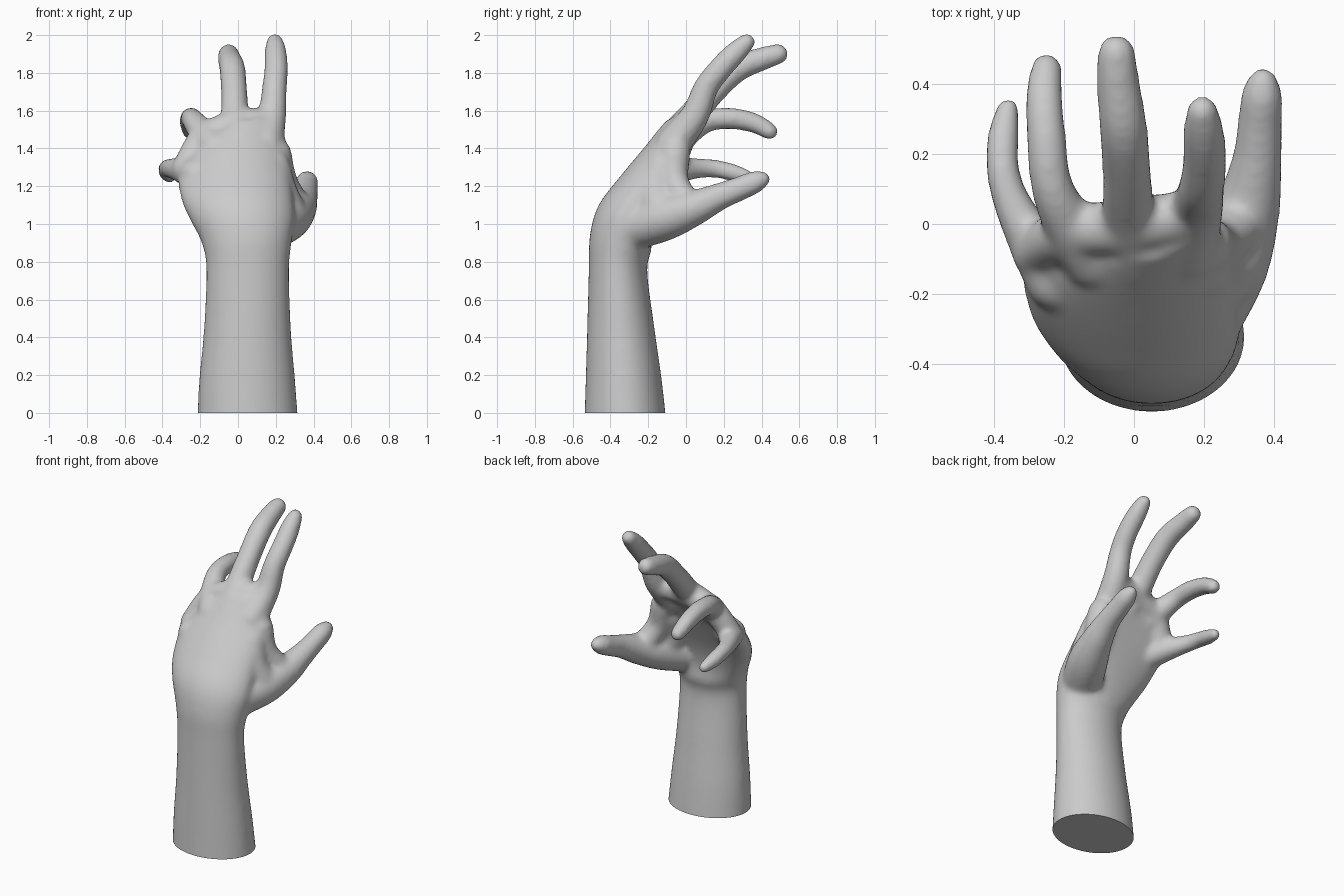
import bpy, bmesh, math
from mathutils import Vector, Matrix

if "Cube" in bpy.data.objects:
    bpy.data.objects.remove(bpy.data.objects["Cube"])

bm = bmesh.new()


def catmull(p, t):
    """Smooth interpolation of equal-length number rows at t in 0..len-1."""
    i = min(int(t), len(p) - 2)
    u = t - i
    a, b, c, d = p[max(i - 1, 0)], p[i], p[i + 1], p[min(i + 2, len(p) - 1)]
    return [0.5 * (2 * q + (r - o) * u + (2 * o - 5 * q + 4 * r - s) * u * u
                   + (3 * q - o - 3 * r + s) * u ** 3)
            for o, q, r, s in zip(a, b, c, d)]


def loft(sections, steps=6, n=40):
    """Bowed oval rings: left x,y,z, right x,y,z, half thickness, tilt, bow."""
    rings = []
    for k in range((len(sections) - 1) * steps + 1):
        s = catmull(sections, k / steps)
        left, right = Vector(s[:3]), Vector(s[3:6])
        a = math.radians(s[7])
        palmar = Vector((0, math.cos(a), -math.sin(a)))
        ring = []
        for j in range(n):
            w = 2 * math.pi * j / n
            c = math.cos(w)
            mid = (left + right) / 2 + (right - left) / 2 * c
            off = s[6] * math.sin(w) - s[8] * (1 - c * c)
            ring.append(bm.verts.new(mid + palmar * off))
        rings.append(ring)
    for r0, r1 in zip(rings, rings[1:]):
        for j in range(n):
            bm.faces.new((r0[j], r0[(j + 1) % n], r1[(j + 1) % n], r1[j]))
    bm.faces.new(rings[0][::-1])
    bm.faces.new(rings[-1])


def finger(path, steps=9):
    """Chain of overlapping balls along x, y, z, radius points."""
    for k in range((len(path) - 1) * steps + 1):
        x, y, z, r = catmull(path, k / steps)
        bmesh.ops.create_icosphere(bm, subdivisions=3, radius=r,
                                   matrix=Matrix.Translation((x, y, z)))


# Forearm, wrist and palm
loft([
    (-.217, -.32, -.06, .320, -.32, -.06, .218, 0, 0),
    (-.205, -.33, .18, .302, -.33, .18, .201, 0, 0),
    (-.180, -.345, .45, .280, -.345, .45, .178, 0, 0),
    (-.168, -.36, .76, .271, -.36, .76, .155, 2, 0),
    (-.192, -.345, .90, .285, -.345, .91, .168, 14, 0),
    (-.25, -.31, 1.02, .30, -.31, 1.03, .155, 26, .015),
    (-.30, -.24, 1.13, .285, -.22, 1.19, .125, 36, .025),
    (-.315, -.12, 1.27, .265, -.09, 1.37, .098, 40, .045),
    (-.23, -.04, 1.38, .235, .025, 1.54, .08, 40, .05),
])

# Ridge of knuckles across the finger roots
finger([(-.28, -.08, 1.29, .072), (-.185, -.025, 1.45, .075),
        (-.01, -.005, 1.525, .08), (.165, .025, 1.54, .075)])

# Thumb with its muscle pad, and the web towards the index finger
finger([(.175, -.28, .985, .125), (.262, -.12, 1.03, .122), (.32, .03, 1.08, .097),
        (.35, .17, 1.142, .074), (.36, .29, 1.19, .065), (.365, .36, 1.22, .061),
        (.368, .405, 1.238, .043)])
finger([(.30, .0, 1.115, .075), (.24, -.06, 1.23, .075), (.20, -.06, 1.37, .085)])
finger([(.25, -.14, 1.07, .11), (.205, -.16, 1.18, .105), (.18, -.12, 1.30, .1)])

# Index finger
finger([(.15, -.07, 1.42, .09), (.18, .045, 1.57, .077), (.193, .105, 1.72, .067),
        (.202, .18, 1.82, .064), (.199, .26, 1.905, .06), (.195, .322, 1.964, .046)])
# Middle finger
finger([(.01, -.09, 1.43, .09), (-.015, .02, 1.56, .077), (-.02, .14, 1.70, .071),
        (-.03, .27, 1.82, .07), (-.045, .40, 1.873, .063), (-.05, .487, 1.90, .055)])
# Ring finger
finger([(-.12, -.10, 1.40, .085), (-.185, .0, 1.48, .075), (-.235, .11, 1.545, .061),
        (-.25, .24, 1.558, .058), (-.257, .36, 1.535, .054), (-.25, .443, 1.49, .046)])
# Little finger
finger([(-.22, -.16, 1.26, .09), (-.295, -.04, 1.285, .07), (-.352, .07, 1.295, .054),
        (-.375, .16, 1.292, .049), (-.373, .25, 1.272, .047), (-.36, .328, 1.25, .035)])

mesh = bpy.data.meshes.new("hand")
bm.to_mesh(mesh)
bm.free()
hand = bpy.data.objects.new("hand", mesh)
bpy.context.collection.objects.link(hand)

# Fuse the parts into one soft skin
remesh = hand.modifiers.new("fuse", 'REMESH')
remesh.mode = 'VOXEL'
remesh.voxel_size = .013
smooth = hand.modifiers.new("soften", 'SMOOTH')
smooth.factor = .5
smooth.iterations = 18
graph = bpy.context.evaluated_depsgraph_get()
skin = bpy.data.meshes.new_from_object(hand.evaluated_get(graph))
hand.modifiers.clear()
hand.data = skin

# Flat cut under the forearm
bm = bmesh.new()
bm.from_mesh(skin)
cut = bmesh.ops.bisect_plane(bm, geom=bm.verts[:] + bm.edges[:] + bm.faces[:],
                             plane_co=(0, 0, 0), plane_no=(0, 0, 1), clear_inner=True)
rim = [e for e in cut["geom_cut"] if isinstance(e, bmesh.types.BMEdge)]
bmesh.ops.contextual_create(bm, geom=rim)
bmesh.ops.recalc_face_normals(bm, faces=bm.faces[:])
bm.to_mesh(skin)
bm.free()

bpy.context.view_layer.objects.active = hand
hand.select_set(True)
bpy.ops.object.shade_smooth_by_angle(angle=math.radians(50))
